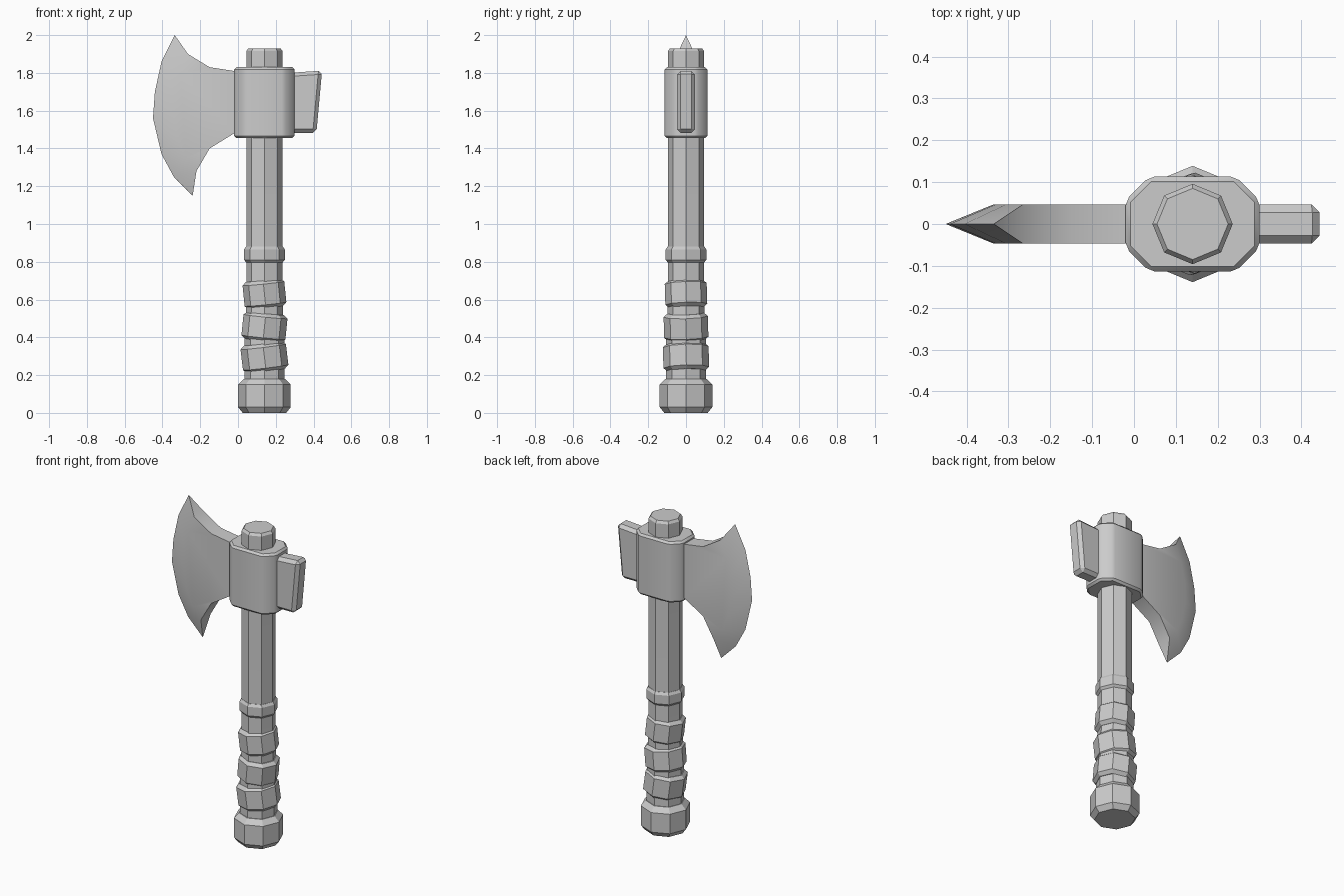
import bpy, bmesh, math
from mathutils import Matrix

if "Cube" in bpy.data.objects:
    bpy.data.objects.remove(bpy.data.objects["Cube"], do_unlink=True)

AXIS_X = 0.14
SIDES = 8

grey = bpy.data.materials.new("plain_grey")
grey.use_nodes = True
colour = (0.6, 0.6, 0.6, 1)
grey.diffuse_color = colour
grey.node_tree.nodes["Principled BSDF"].inputs["Base Color"].default_value = colour


def finish(name, bm, bevel=0):
    """Turn a bmesh into a named, shaded object."""
    bmesh.ops.recalc_face_normals(bm, faces=bm.faces)
    if bevel:
        bmesh.ops.bevel(bm, geom=list(bm.edges), offset=bevel, segments=1,
                        affect='EDGES', clamp_overlap=True)
    mesh = bpy.data.meshes.new(name)
    bm.to_mesh(mesh)
    bm.free()
    mesh.materials.append(grey)
    obj = bpy.data.objects.new(name, mesh)
    bpy.context.collection.objects.link(obj)
    bpy.ops.object.select_all(action='DESELECT')
    obj.select_set(True)
    bpy.context.view_layer.objects.active = obj
    bpy.ops.object.shade_smooth_by_angle(angle=math.radians(30))
    return obj


def lathe(name, profile, z=0, tilt_y=0, tilt_x=0):
    """Octagonal solid from (radius, height) pairs, optionally tilted."""
    bm = bmesh.new()
    rings = []
    for r, h in profile:
        rings.append([bm.verts.new((r * math.cos(a), r * math.sin(a), h))
                      for a in (math.tau * i / SIDES for i in range(SIDES))])
    for low, high in zip(rings, rings[1:]):
        for i in range(SIDES):
            j = (i + 1) % SIDES
            bm.faces.new((low[i], low[j], high[j], high[i]))
    bm.faces.new(rings[0][::-1])
    bm.faces.new(rings[-1])
    bm.transform(Matrix.Translation((AXIS_X, 0, z))
                 @ Matrix.Rotation(tilt_y, 4, 'Y') @ Matrix.Rotation(tilt_x, 4, 'X'))
    return finish(name, bm)


def prism(name, outline, direction, bevel):
    """Extrude a flat outline along a direction and chamfer all edges."""
    bm = bmesh.new()
    face = bm.faces.new([bm.verts.new(p) for p in outline])
    new = bmesh.ops.extrude_face_region(bm, geom=[face])
    bmesh.ops.translate(bm, vec=direction,
                        verts=[v for v in new["geom"] if isinstance(v, bmesh.types.BMVert)])
    return finish(name, bm, bevel)


# Handle: shaft, pommel and collar
lathe("shaft", [(0.106, 0.1), (0.106, 0.36), (0.096, 0.6), (0.096, 1.915), (0.085, 1.93)])
lathe("pommel", [(0.115, 0), (0.139, 0.03), (0.139, 0.15), (0.11, 0.18)])
lathe("grip_collar", [(0.095, 0.795), (0.108, 0.81), (0.108, 0.865), (0.098, 0.88)])

# Tilted grip wraps
for n, (z, r, tilt) in enumerate([(0.295, 0.121, -0.12), (0.455, 0.117, 0.1), (0.63, 0.111, -0.1)]):
    lathe(f"grip_wrap_{n + 1}",
          [(r - 0.02, -0.073), (r, -0.055), (r, 0.055), (r - 0.02, 0.073)],
          z, tilt, 0.03)

# Head block: chamfered octagonal prism around the shaft
quarter = [(0.16, 0.057), (0.104, 0.113)]
corners = (quarter + [(-x, y) for x, y in quarter[::-1]]
           + [(-x, -y) for x, y in quarter] + [(x, -y) for x, y in quarter[::-1]])
prism("head_block", [(AXIS_X + x, y, 1.455) for x, y in corners], (0, 0, 0.375), 0.012)

# Hammer poll behind the head
poll = [(0.27, 1.483), (0.415, 1.483), (0.445, 1.812), (0.27, 1.80)]
prism("poll", [(x, -0.047, z) for x, z in poll], (0, 0.094, 0), 0.019)

# Blade: flat cheeks that taper to a curved cutting edge
edge = [(-0.335, 2.0), (-0.405, 1.86), (-0.44, 1.70), (-0.45, 1.56),
        (-0.405, 1.37), (-0.34, 1.25), (-0.24, 1.15)]
ridge = [(-0.265, 1.90), (-0.305, 1.80), (-0.33, 1.68), (-0.335, 1.56),
         (-0.315, 1.44), (-0.275, 1.35), (-0.22, 1.28)]
neck = [(-0.15, 1.40), (-0.02, 1.48), (0.03, 1.50), (0.03, 1.805), (-0.02, 1.81), (-0.15, 1.83)]
bm = bmesh.new()
edge_verts = [bm.verts.new((x, 0, z)) for x, z in edge]
cheeks = []
for y in (-0.047, 0.047):
    cheek = [bm.verts.new((x, y, z)) for x, z in ridge + neck]
    bm.faces.new(cheek)
    for i in range(len(edge) - 1):
        bm.faces.new((edge_verts[i], edge_verts[i + 1], cheek[i + 1], cheek[i]))
    cheeks.append(cheek)
front, back = cheeks
last = len(ridge) - 1
for i in range(last, len(front)):
    j = (i + 1) % len(front)
    bm.faces.new((front[i], front[j], back[j], back[i]))
bm.faces.new((edge_verts[0], front[0], back[0]))
bm.faces.new((edge_verts[-1], front[last], back[last]))
finish("blade", bm)
